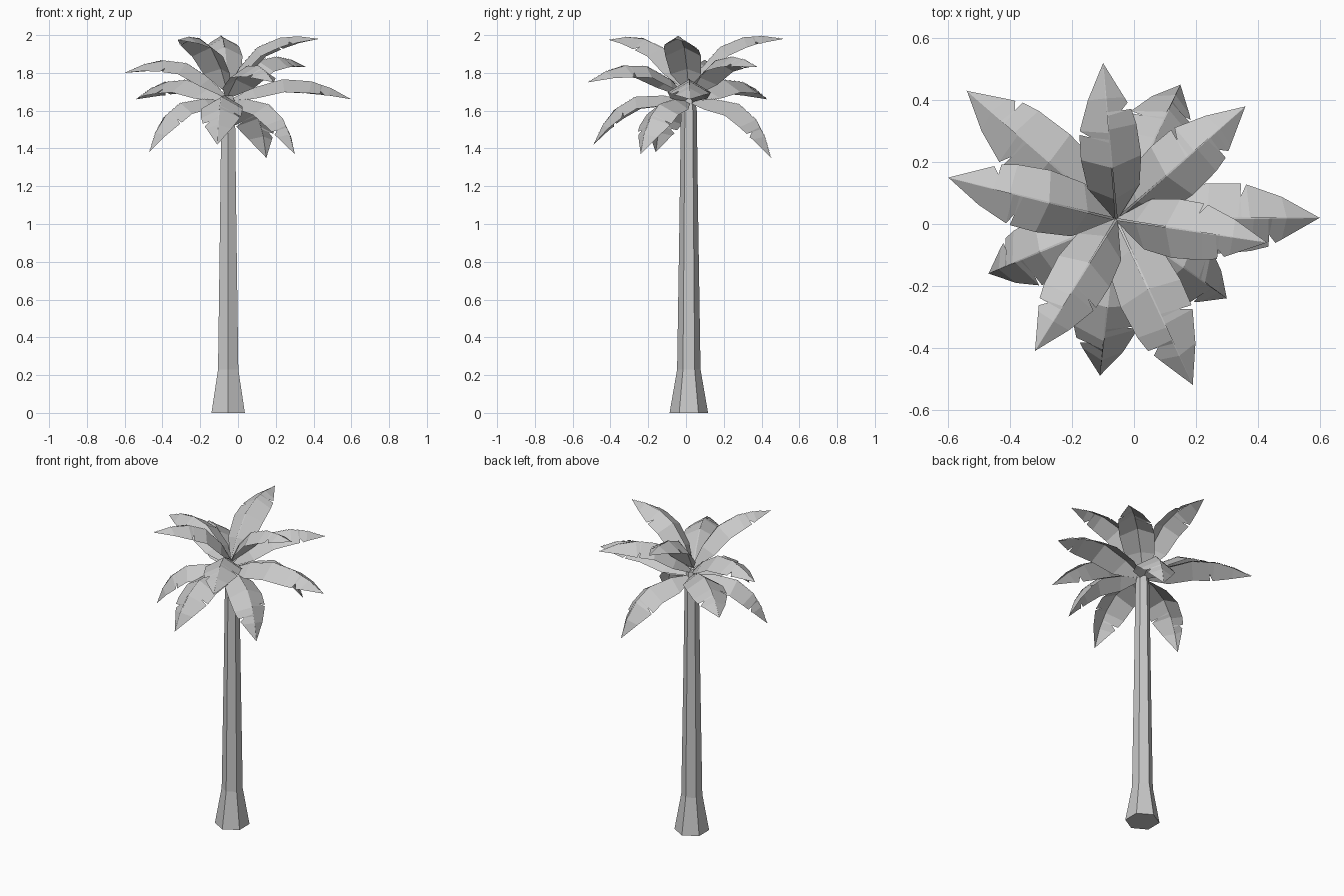
import bpy
import bmesh
import math
from mathutils import Vector

cube = bpy.data.objects.get("Cube")
if cube:
    bpy.data.objects.remove(cube, do_unlink=True)

grey = bpy.data.materials.new("plain grey")
grey.use_nodes = True
GREY = (0.58, 0.58, 0.58, 1)
grey.diffuse_color = GREY
grey.node_tree.nodes["Principled BSDF"].inputs["Base Color"].default_value = GREY


def finish(bm, name):
    mesh = bpy.data.meshes.new(name)
    bm.to_mesh(mesh)
    bm.free()
    mesh.materials.append(grey)
    obj = bpy.data.objects.new(name, mesh)
    bpy.context.collection.objects.link(obj)
    return obj


def sample(profile, t):
    for (a, va), (b, vb) in zip(profile, profile[1:]):
        if t <= b:
            return va + (vb - va) * (t - a) / (b - a)
    return profile[-1][1]


# Trunk: flared hexagonal column, (height, radius)
CX, CY = -0.052, 0.015
bm = bmesh.new()
rings = []
for z, r in [(0, 0.102), (0.23, 0.062), (1.0, 0.05), (1.6, 0.042), (1.68, 0.03)]:
    ring = []
    for i in range(6):
        a = math.radians(90 + 60 * i)
        ring.append(bm.verts.new((CX + r * math.cos(a), CY + r * math.sin(a), z)))
    rings.append(ring)
for low, high in zip(rings, rings[1:]):
    for i in range(6):
        j = (i + 1) % 6
        bm.faces.new((low[i], low[j], high[j], high[i]))
bm.faces.new(rings[0][::-1])
bm.faces.new(rings[-1])
finish(bm, "trunk")

# Frond shape as fractions of its length
ARCH = [(0, 0), (0.2, 0.6), (0.45, 1), (0.68, 0.88), (0.84, 0.54), (1, 0)]
WIDTH = [(0, 0.015), (0.1, 0.08), (0.2, 0.145), (0.4, 0.17), (0.65, 0.165), (0.82, 0.115), (1, 0)]
FOLD = 0.6


def make_frond(name, base, tip, bend, breadth):
    base, tip = Vector(base), Vector(tip)
    chord = tip - base
    length = chord.length
    along = chord.normalized()
    left = Vector((0, 0, 1)).cross(along).normalized()
    normal = along.cross(left)

    def point(t, side, drop):
        # The blade hangs square to the curving midrib
        a, b = max(t - 0.08, 0), min(t + 0.08, 1)
        slope = bend * (sample(ARCH, b) - sample(ARCH, a)) / (b - a)
        down = (along * slope - normal).normalized()
        ridge = along * t + normal * bend * sample(ARCH, t)
        return base + length * (ridge + left * side + down * drop)

    bm = bmesh.new()
    # Folded blades, each with one torn notch at its own place
    for sign, notch in ((1, 0.62), (-1, 0.77)):
        stations = [t for t, _ in ARCH if abs(t - notch) > 0.065]
        stations += [notch - 0.02, notch, notch + 0.04]
        rows = []
        for t in sorted(stations):
            w = breadth * sample(WIDTH, t) * (0.62 if t == notch else 1)
            inner = bm.verts.new(point(t, 0, 0))
            outer = bm.verts.new(point(t, sign * w, w * FOLD))
            # Torn edges lean towards the tip
            if t == notch - 0.02:
                outer.co += along * length * 0.025
            rows.append((inner, outer))
        for (a, b), (c, d) in zip(rows, rows[1:]):
            bm.faces.new((a, c, d, b) if sign > 0 else (a, b, d, c))
    # Thin midrib along the fold
    ribs = []
    for t, _ in ARCH:
        half = 0.007 * (1 - t) + 0.001
        ribs.append([bm.verts.new(point(t, s * half, -0.003)) for s in (-1, 1)])
    for (a, b), (c, d) in zip(ribs, ribs[1:]):
        bm.faces.new((a, c, d, b))
    bmesh.ops.remove_doubles(bm, verts=bm.verts, dist=0.0004)
    bm.normal_update()
    finish(bm, name)


# Fronds by tier: height where they leave the trunk, bend, breadth, tips
TIERS = {
    "upper_frond": (1.70, 0.22, 1.0,
                    [(-0.10, 0.52, 1.98), (0.43, -0.06, 1.98), (-0.32, -0.41, 1.975)]),
    "middle_frond": (1.67, 0.22, 1.06,
                     [(0.36, 0.38, 1.83), (0.19, -0.52, 1.75), (-0.60, 0.15, 1.80)]),
    "spreading_frond": (1.65, 0.17, 1.03, [(0.60, 0.02, 1.66), (-0.54, 0.43, 1.66)]),
    "drooping_frond": (1.65, 0.25, 1.17,
                       [(0.15, 0.45, 1.35), (0.30, -0.24, 1.37),
                        (-0.11, -0.49, 1.42), (-0.47, -0.16, 1.38)]),
}
for name, (height, bend, breadth, tips) in TIERS.items():
    for number, tip in enumerate(tips, 1):
        make_frond(f"{name}_{number}", (CX - 0.005, CY, height), tip, bend, breadth)
